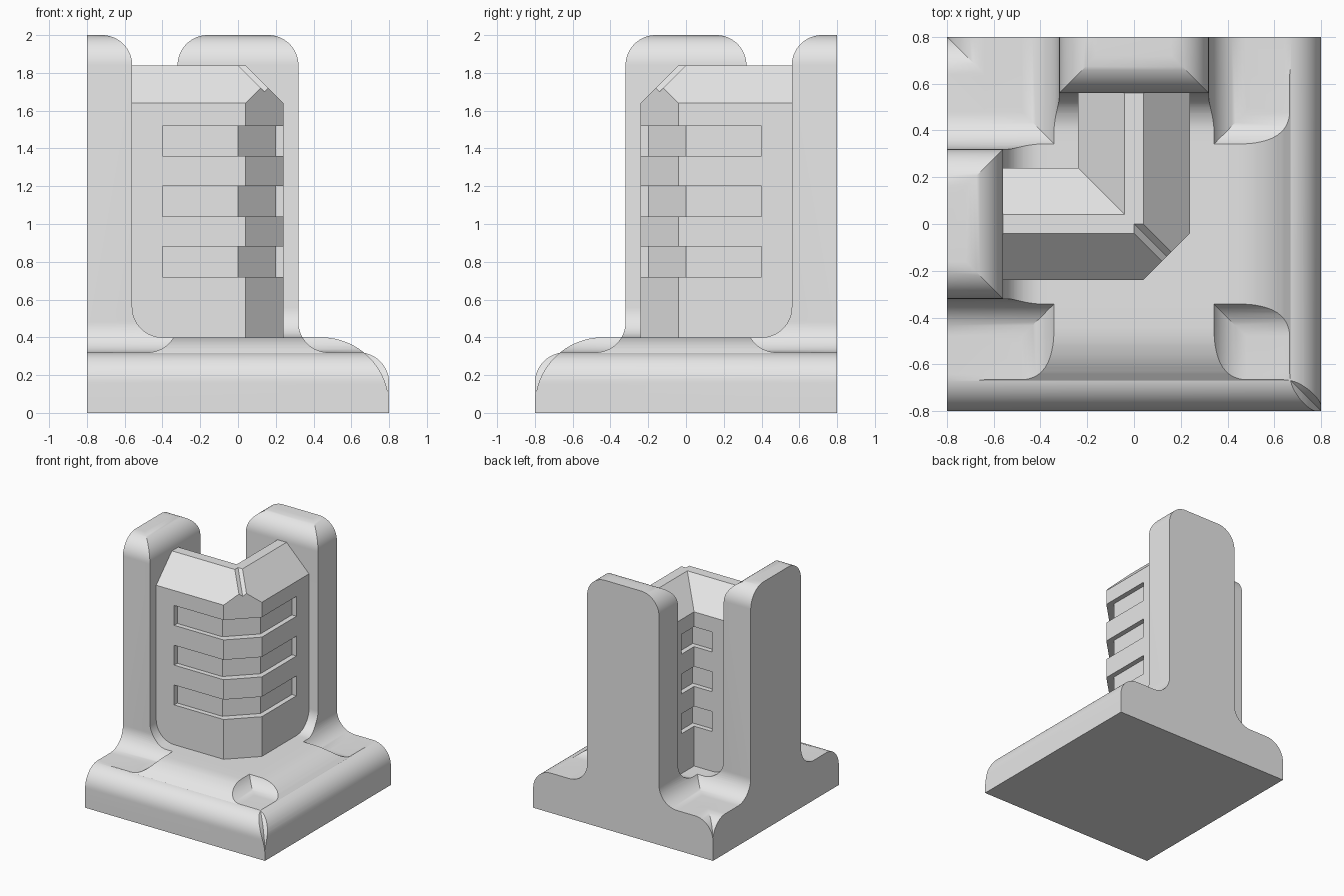
import bpy, bmesh, math
from mathutils import Matrix, Vector

cube = bpy.data.objects.get("Cube")
if cube:
    bpy.data.objects.remove(cube, do_unlink=True)

stone = bpy.data.materials.new("plain grey")
stone.use_nodes = True
stone.diffuse_color = (0.8, 0.8, 0.8, 1)
stone.node_tree.nodes["Principled BSDF"].inputs["Base Color"].default_value = (0.8, 0.8, 0.8, 1)

# maps a profile point (u, v) and an extrusion distance d to 3D
AXES = {
    "x": lambda u, v, d: Vector((d, u, v)),
    "y": lambda u, v, d: Vector((u, d, v)),
    "z": lambda u, v, d: Vector((u, v, d)),
}


def prism(name, points, axis, low, high):
    """Extrude a closed profile along an axis."""
    place = AXES[axis]
    bm = bmesh.new()
    face = bm.faces.new([bm.verts.new(place(u, v, low)) for u, v in points])
    moved = bmesh.ops.extrude_face_region(bm, geom=[face])["geom"]
    bmesh.ops.translate(bm, vec=place(0, 0, high - low),
                        verts=[g for g in moved if isinstance(g, bmesh.types.BMVert)])
    bmesh.ops.recalc_face_normals(bm, faces=bm.faces)
    mesh = bpy.data.meshes.new(name)
    bm.to_mesh(mesh)
    bm.free()
    mesh.materials.append(stone)
    obj = bpy.data.objects.new(name, mesh)
    bpy.context.collection.objects.link(obj)
    return obj


def combine(obj, other, operation):
    """Apply an exact boolean and discard the helper."""
    mod = obj.modifiers.new("cut", "BOOLEAN")
    mod.operation = operation
    mod.solver = "EXACT"
    mod.object = other
    bpy.context.view_layer.update()
    bpy.context.view_layer.objects.active = obj
    bpy.ops.object.modifier_apply(modifier=mod.name)
    bpy.data.objects.remove(other, do_unlink=True)


def arc(cu, cv, r, start, end, steps=16):
    angles = [math.radians(start + (end - start) * i / steps) for i in range(steps + 1)]
    return [(cu + r * math.cos(a), cv + r * math.sin(a)) for a in angles]


def mirrored(half):
    """Close a right-hand profile with its left-hand mirror image."""
    return half + [(-u, v) for u, v in reversed(half)]


def corner_pair(name, lengthwise, across):
    """One arm from two crossed profiles, joined to its twin across the diagonal."""
    arm = prism(name, lengthwise, "y", -1, 1)
    combine(arm, prism("cross_profile", across, "x", -1, 1), "INTERSECT")
    twin = arm.copy()
    twin.data = arm.data.copy()
    bpy.context.collection.objects.link(twin)
    twin.data.transform(Matrix(((0, -1, 0, 0), (-1, 0, 0, 0), (0, 0, 1, 0), (0, 0, 0, 1))))
    twin.data.flip_normals()
    combine(arm, twin, "UNION")
    return arm


# base with the two end posts
post_long = ([(-0.8, 0), (0.8, 0)]
             + arc(0.44, 0.04, 0.36, 0, 90)
             + arc(-0.4, 0.56, 0.16, 270, 180)
             + arc(-0.72, 1.84, 0.16, 0, 90)
             + [(-0.8, 2)])
post_across = mirrored([(0.8, -0.1)]
                       + arc(0.64, 0.16, 0.16, 0, 90)
                       + arc(0.48, 0.48, 0.16, 270, 180)
                       + arc(0.16, 1.84, 0.16, 0, 90))
base = corner_pair("base_and_posts", post_long, post_across)

# corner wall with sloped coping
wall_long = [(-0.64, 0.3), (0.24, 0.3), (0.24, 1.6), (0, 1.84), (-0.64, 1.84)]
wall_across = mirrored([(0.24, 0.2), (0.24, 1.64), (0.04, 1.84)])
wall = corner_pair("corner_wall", wall_long, wall_across)

# bevelled outer corner
combine(wall, prism("corner_cutter", [(-0.06, -0.34), (0.34, 0.06), (0.34, -0.34)],
                    "z", 0, 2), "DIFFERENCE")

# recessed slots on the outer and inner faces
outer_slot = [(-0.4, -0.2), (0, -0.2), (0.2, 0), (0.2, 0.4), (0.4, 0.4), (0.4, -0.4), (-0.4, -0.4)]
inner_slot = [(-0.4, 0.2), (-0.2, 0.2), (-0.2, 0.4), (-0.4, 0.4)]
for i in range(3):
    z = 0.72 + 0.32 * i
    for plan in (outer_slot, inner_slot):
        combine(wall, prism("slot_cutter", plan, "z", z, z + 0.16), "DIFFERENCE")

# smooth rounded parts, keep edges sharp
for obj in (base, wall):
    bpy.ops.object.select_all(action="DESELECT")
    obj.select_set(True)
    bpy.context.view_layer.objects.active = obj
    bpy.ops.object.shade_smooth_by_angle(angle=math.radians(25))
